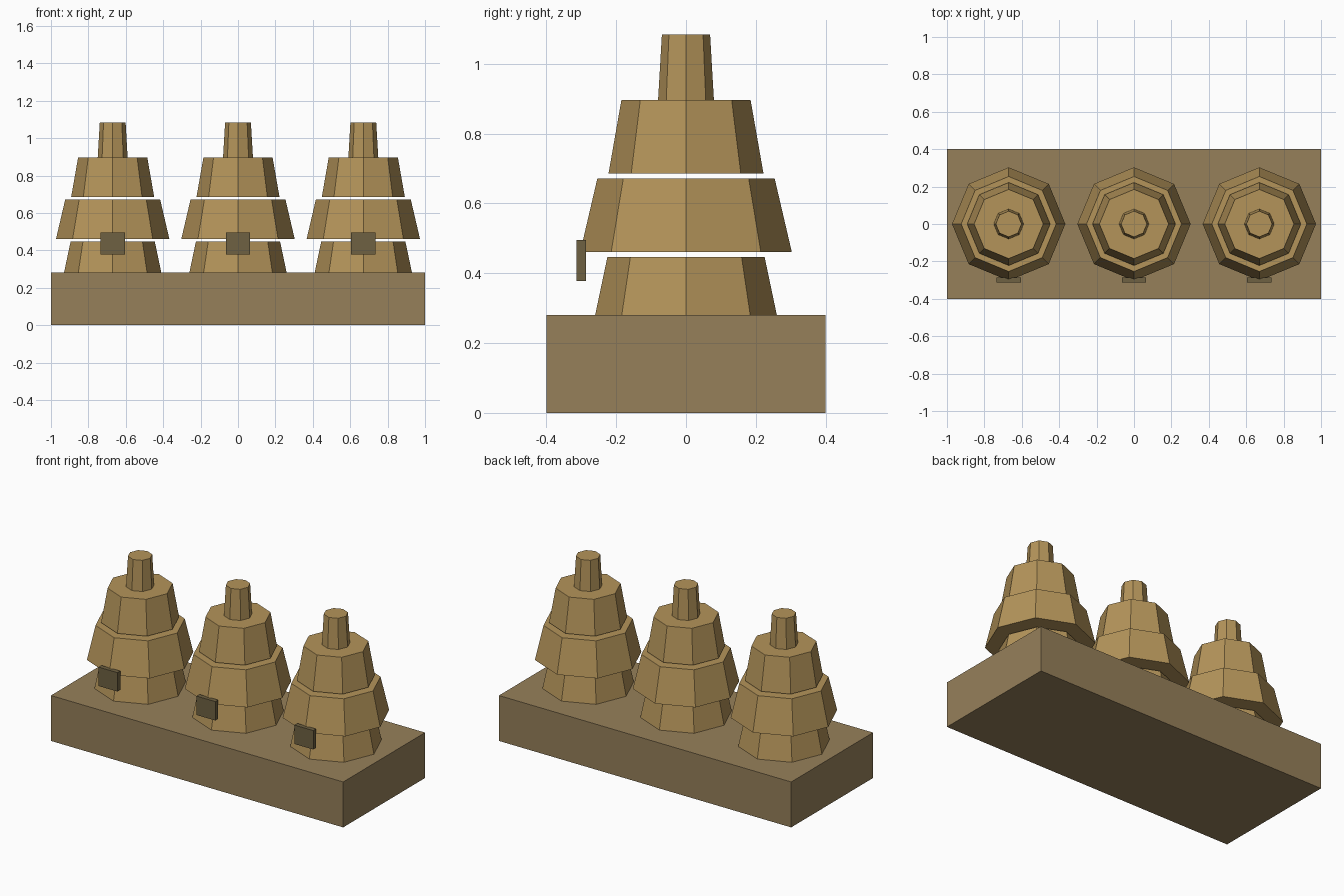
import bpy
import math

if "Cube" in bpy.data.objects:
    bpy.data.objects.remove(bpy.data.objects["Cube"])


def material(name, rgb):
    m = bpy.data.materials.new(name)
    m.diffuse_color = (*rgb, 1.0)
    m.use_nodes = True
    m.node_tree.nodes["Principled BSDF"].inputs["Base Color"].default_value = m.diffuse_color
    return m


TAN = material("warm tan", (0.456, 0.296, 0.102))
BROWN = material("dull brown", (0.305, 0.216, 0.102))
DARK = material("dark olive", (0.156, 0.119, 0.054))


def box(name, lo, hi, mat):
    centre = [(a + b) / 2 for a, b in zip(lo, hi)]
    bpy.ops.mesh.primitive_cube_add(size=1, location=centre)
    ob = bpy.context.object
    ob.name = name
    ob.scale = [b - a for a, b in zip(lo, hi)]
    bpy.ops.object.transform_apply(location=False, rotation=False, scale=True)
    ob.data.materials.append(mat)


def tier(name, x, z0, z1, r0, r1):
    # Tapered octagon with corners on the x and y axes
    bpy.ops.mesh.primitive_cone_add(vertices=8, radius1=r0, radius2=r1,
                                    depth=z1 - z0, location=(x, 0, (z0 + z1) / 2))
    ob = bpy.context.object
    ob.name = name
    ob.data.materials.append(TAN)


# Plinth
box("base_block", (-1, -0.4, 0), (1, 0.4, 0.281), BROWN)

# Three stacked towers: bottom z, top z, bottom radius, top radius
TIERS = {
    "lower_tier": (0.281, 0.447, 0.26, 0.225),
    "middle_tier": (0.461, 0.671, 0.303, 0.254),
    "upper_tier": (0.685, 0.896, 0.222, 0.185),
    "top_stub": (0.896, 1.084, 0.08, 0.069),
}
for side, x in (("left", -0.67), ("centre", 0.0), ("right", 0.67)):
    for part, dims in TIERS.items():
        tier(f"{side}_{part}", x, *dims)
    # Small plate at the front of each tower
    box(f"{side}_front_plate", (x - 0.065, -0.314, 0.378),
        (x + 0.065, -0.286, 0.495), DARK)
